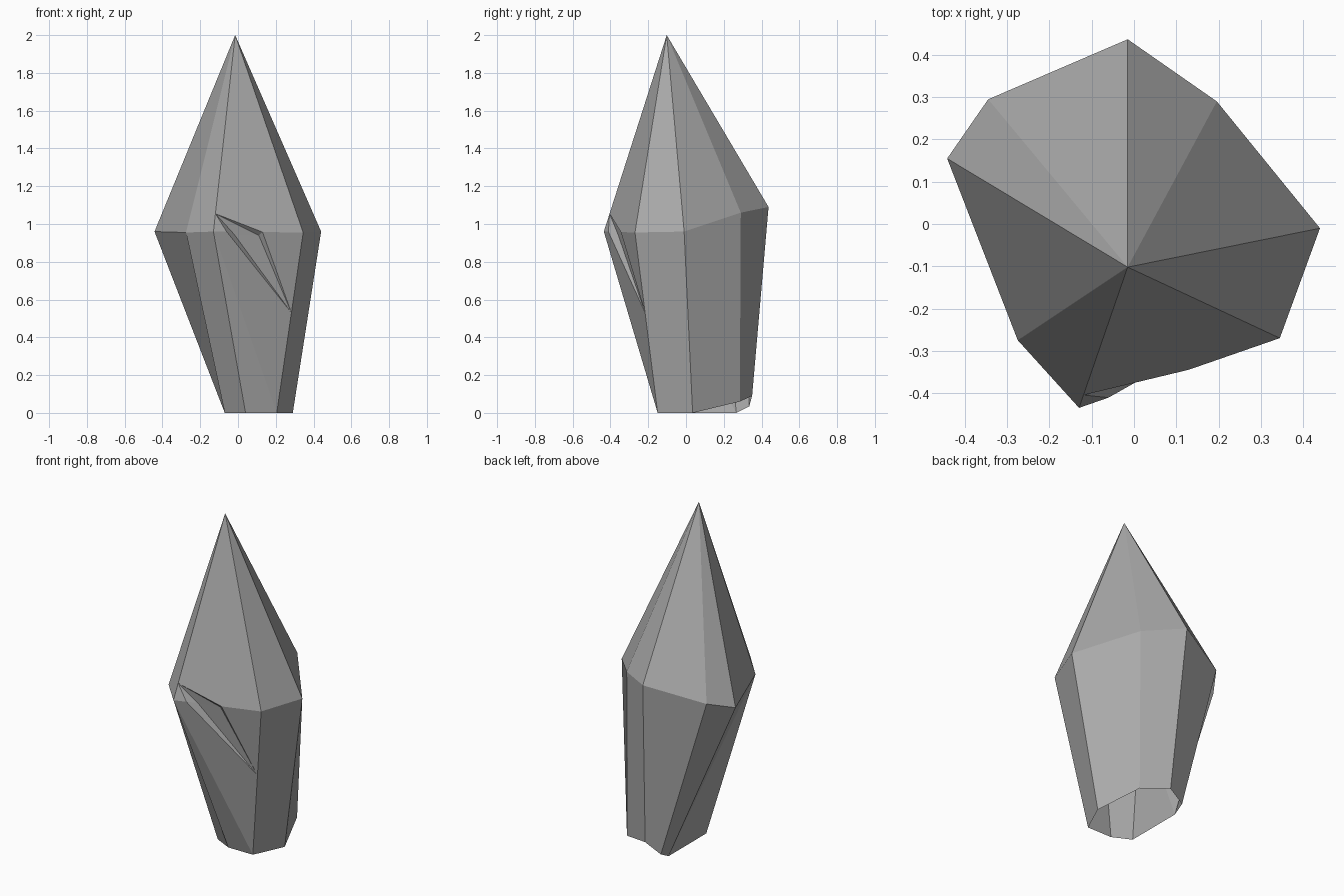
import bpy, bmesh

if "Cube" in bpy.data.objects:
    bpy.data.objects.remove(bpy.data.objects["Cube"])

bm = bmesh.new()


def verts(points):
    return [bm.verts.new(p) for p in points]


def face(*vs):
    bm.faces.new(vs)


# Tip, waist ring and open, broken-off foot ring (counter-clockwise from the left)
tip = bm.verts.new((-0.015, -0.102, 2.0))
waist = verts([(-0.442, 0.155, 0.96), (-0.275, -0.275, 0.955), (-0.13, -0.435, 0.96),
               (0.345, -0.27, 0.955), (0.44, -0.01, 0.96), (0.196, 0.29, 1.06),
               (-0.015, 0.437, 1.09), (-0.345, 0.295, 1.01)])
foot = verts([(-0.07, 0.267, 0.0), (-0.07, -0.095, 0.0), (0.04, -0.15, 0.0),
              (0.205, -0.15, 0.0), (0.29, 0.035, 0.0), (0.198, 0.285, 0.06),
              (0.03, 0.35, 0.09), (-0.065, 0.335, 0.035)])

# Crystal facets; the chipped front facet (side 2) is built separately
for i in range(8):
    if i == 2:
        continue
    j = (i + 1) % 8
    face(tip, waist[i], waist[j])
    if i == 0:
        face(waist[i], foot[i], waist[j])
        face(waist[j], foot[i], foot[j])
    else:
        face(waist[i], foot[i], foot[j], waist[j])

# Chip corners: n1 on the upper ridge, q and n2 on the waist edge, n3 on the lower ridge
c, d, c0, d0 = waist[2], waist[3], foot[2], foot[3]
n1 = bm.verts.new(c.co.lerp(tip.co, 0.091))
q = bm.verts.new(c.co.lerp(d.co, 0.147))
n2 = bm.verts.new(c.co.lerp(d.co, 0.547))
n3 = bm.verts.new(d.co.lerp(d0.co, 0.445))
k, m = verts([(-0.02, -0.36, 0.945), (0.11, -0.325, 0.94)])

# Remaining front facet around the chip
face(tip, n1, n2, d)
face(n1, c, q)
face(c, c0, d0)
face(c, d0, n3, q)
face(d, n2, n3)

# Hollow of the chip
face(n1, q, k)
face(q, n3, k)
face(k, n3, m)
face(n1, k, m)
face(n1, m, n2)
face(n2, m, n3)

mesh = bpy.data.meshes.new("crystal")
bm.to_mesh(mesh)
bm.free()
crystal = bpy.data.objects.new("crystal", mesh)
bpy.context.collection.objects.link(crystal)

# Dark grey stone
stone = bpy.data.materials.new("dark_stone")
stone.diffuse_color = (0.4, 0.4, 0.4, 1.0)
stone.use_nodes = True
stone.node_tree.nodes["Principled BSDF"].inputs["Base Color"].default_value = stone.diffuse_color
mesh.materials.append(stone)
